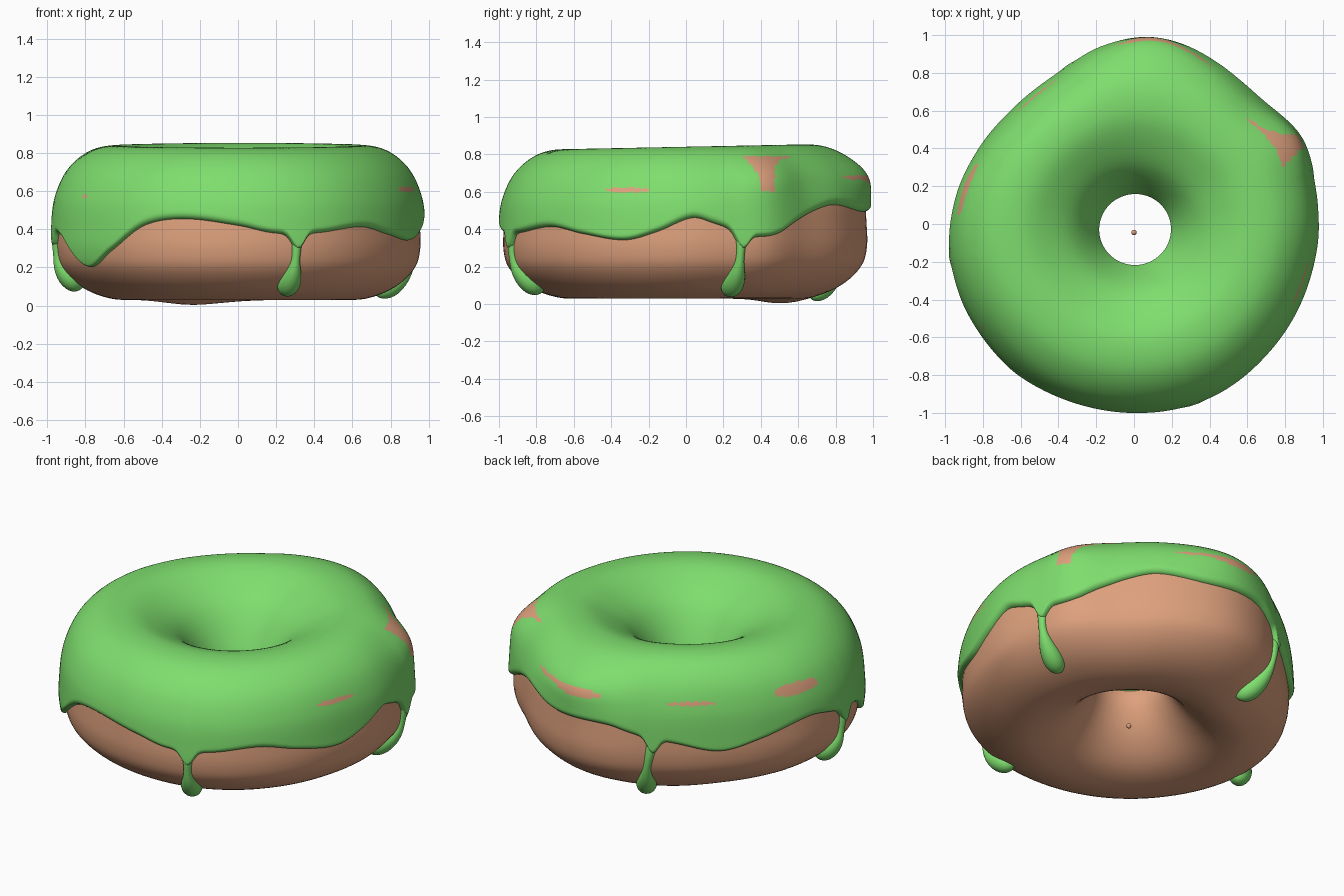
import bpy, math
from mathutils import Vector

if "Cube" in bpy.data.objects:
    bpy.data.objects.remove(bpy.data.objects["Cube"])

def material(name, rgb):
    m = bpy.data.materials.new(name)
    m.diffuse_color = (*rgb, 1)
    m.use_nodes = True
    m.node_tree.nodes["Principled BSDF"].inputs["Base Color"].default_value = m.diffuse_color
    return m

GREEN = material("green icing", (0.21, 0.73, 0.155))
DOUGH = material("baked dough", (0.73, 0.355, 0.205))

# outer radius of the icing by angle in degrees (0 = +x, 90 = +y)
RADIUS = [(0, .985), (14, .985), (27, 1.0), (44, .955), (62, .975), (84, 1.0), (100, .965),
          (116, .9), (136, .885), (156, .92), (171, .96), (189, .99), (218, 1.0),
          (237, 1.008), (270, 1.005), (297, 1.005), (322, .985), (343, .975)]
# height of the wavy icing edge by angle
EDGE = [(2, .46), (9, .43), (22, .36), (30, .37), (38, .43), (48, .49), (58, .52), (75, .485),
        (97, .48), (108, .43), (122, .38), (138, .33), (153, .38), (172, .45), (186, .41),
        (201, .36), (216, .21), (228, .3), (240, .43), (253, .465), (270, .43), (281, .39),
        (295, .39), (312, .42), (325, .38), (340, .345), (351, .39)]
# dough cross-section: (0 at hole .. 1 at rim, height), from rim over the top and back below
SECTION = [(1, .40), (.975, .56), (.89, .70), (.74, .79), (.55, .81), (.38, .77), (.2, .68),
           (.07, .54), (0, .40), (.05, .27), (.17, .15), (.33, .065), (.53, .03), (.71, .055),
           (.86, .115), (.965, .2), (1, .29)]
# root angle, tip angle, length factor
DRIPS = [(18, 17, 1.2), (113, 106, 1.28), (190, 187, 1.02), (288.5, 287.5, 1.13)]
THICK = .03
MEAN = .98

def periodic(table, a):
    """Smooth closed interpolation of an angle table."""
    n = len(table)
    a = (a - table[0][0]) % 360 + table[0][0]
    k = max(i for i in range(n) if table[i][0] <= a)
    def at(i):
        return table[i % n][0] + 360 * (i // n), table[i % n][1]
    p = [at(k + d) for d in (-1, 0, 1, 2)]
    h = p[2][0] - p[1][0]
    u = (a - p[1][0]) / h
    m1 = (p[2][1] - p[0][1]) / (p[2][0] - p[0][0]) * h
    m2 = (p[3][1] - p[1][1]) / (p[3][0] - p[1][0]) * h
    return ((2*u**3 - 3*u*u + 1) * p[1][1] + (u**3 - 2*u*u + u) * m1
            + (3*u*u - 2*u**3) * p[2][1] + (u**3 - u*u) * m2)

def section(s):
    """Closed Catmull-Rom curve through SECTION."""
    n, k = len(SECTION), math.floor(s)
    u = s - k
    a, b, c, d = (Vector(SECTION[(k + i) % n]) for i in (-1, 0, 1, 2))
    return .5 * (2*b + (c - a)*u + (2*a - 5*b + 4*c - d)*u*u + (3*b - a - 3*c + d)*u**3)

def surface(deg, s, off, radius=None):
    """Point at an angle and section position, pushed out of the dough by off."""
    R = radius or periodic(RADIUS, deg)
    c, sn = math.cos(math.radians(deg)), math.sin(math.radians(deg))
    hole = .2 - .03 * sn + .006 * c
    # two corners bulge outward near the top
    bulge = .04 * (.7 * math.exp(-((deg - 28) / 12)**2) + math.exp(-((deg - 83) / 17)**2))
    def rz(q):
        t, z = section(q)
        r = hole + t * (MEAN - THICK - hole) + t * t * (R - MEAN)
        r += bulge * math.exp(-((z - .66) / .1)**2) * min(max((t - .5) / .3, 0), 1)
        return Vector((r, z))
    p = rz(s)
    if off:
        d = (rz(s + .03) - rz(s - .03)).normalized()
        p += Vector((d.y, -d.x)) * off
    x, y, z = p.x * c, p.x * sn, p.y
    f = min(max(z / .8, 0), 1)
    z += .02 * y * f - .03 * (1 - f) * math.exp(-((x + .2)**2 + (y - .45)**2) / .05)
    return Vector((x, y, z))

def make(name, verts, faces, mats):
    me = bpy.data.meshes.new(name)
    me.from_pydata(verts, [], faces)
    for m in mats:
        me.materials.append(m)
    me.polygons.foreach_set("use_smooth", [True] * len(me.polygons))
    ob = bpy.data.objects.new(name, me)
    bpy.context.collection.objects.link(ob)
    return ob

def grid(cols, rows, closed):
    last = rows if closed else rows - 1
    return [(i*rows + j, (i+1) % cols*rows + j, (i+1) % cols*rows + (j+1) % rows,
             i*rows + (j+1) % rows) for i in range(cols) for j in range(last)]

# dough ring
N, M = 96, 68
verts = []
for i in range(N):
    R = periodic(RADIUS, i * 360 / N)
    verts += [surface(i * 360 / N, j * len(SECTION) / M, 0, R) for j in range(M)]
make("dough", verts, grid(N, M, True), [DOUGH])

def edge_position(deg):
    """Section position where the icing edge lies, pulled down above each drip."""
    z = periodic(EDGE, deg)
    for root, _, _ in DRIPS:
        z -= .085 * math.exp(-((deg - root) / 2.6)**2)
    lo, hi = -3.0, 1.5
    for _ in range(22):
        mid = (lo + hi) / 2
        if section(mid).y < z:
            lo = mid
        else:
            hi = mid
    return lo

# icing shell with rounded lips at both edges
N, BODY, LIP = 360, 96, 6
lip = [(.22 * (1 - math.cos(k / LIP * math.pi / 2)),
        -.006 + (THICK + .006) * math.sin(k / LIP * math.pi / 2)) for k in range(LIP)]
verts = []
for i in range(N):
    R, s0, s1 = periodic(RADIUS, i), edge_position(i), 7.72
    a, b = s0 + .22, s1 - .22
    rows = [(s0 + d, o) for d, o in lip]
    rows += [(a + (b - a) * k / BODY, THICK) for k in range(BODY + 1)]
    rows += [(s1 - d, o) for d, o in reversed(lip)]
    verts += [surface(i, s, o, R) for s, o in rows]
icing = make("icing", verts, grid(N, BODY + 1 + 2 * LIP, False), [GREEN, DOUGH])

# bare patches where dough shows: angle, height, half angle, half height
PATCHES = [(340.5, .61, 7.5, .012), (72, .675, 9, .011), (86, .665, 9, .024),
           (127.5, .63, 9.5, .012), (168, .64, 9.5, .034), (214.5, .575, 2.5, .011)]
for f in icing.data.polygons:
    x, y, z = f.center
    if math.hypot(x, y) < .75:
        continue
    a = math.degrees(math.atan2(y, x)) % 360
    bare = any(((a - pa) / w)**2 + ((z - pz) / h)**2 < 1 for pa, pz, w, h in PATCHES)
    if .6 < z < .79:                       # large funnel-shaped patch on the corner
        k = (z - .6) / .185
        bare = bare or 24 - 3 * k**3 < a < 28.5 + 2.5 * k + 11 * k**7
    f.material_index = int(bare)

# drips running down and under the rim: section position, tube radius, offset
PATH = [(.3, .028, -.006), (-.2, .031, -.004), (-.6, .027, 0), (-1.0, .022, .002),
        (-1.4, .023, .004), (-1.8, .036, .006), (-2.2, .052, .004), (-2.55, .061, .002),
        (-2.85, .058, 0), (-3.05, .043, 0), (-3.17, .024, 0), (-3.22, .003, 0)]
SIDES = 16
for n, (root, tip, length) in enumerate(DRIPS):
    pts = [surface(root + (tip - root) * k / (len(PATH) - 1), s * length, o)
           for k, (s, _, o) in enumerate(PATH)]
    a = math.radians(root)
    side = Vector((-math.sin(a), math.cos(a), 0))
    verts = []
    for k, p in enumerate(pts):
        d = (pts[min(k + 1, len(pts) - 1)] - pts[max(k - 1, 0)]).normalized()
        out = side.cross(d).normalized()
        for j in range(SIDES):
            q = 2 * math.pi * j / SIDES
            verts.append(p + PATH[k][1] * (side * math.cos(q) + out * math.sin(q)))
    rows = len(pts)
    faces = [(k*SIDES + j, k*SIDES + (j+1) % SIDES, (k+1)*SIDES + (j+1) % SIDES, (k+1)*SIDES + j)
             for k in range(rows - 1) for j in range(SIDES)]
    faces += [tuple(reversed(range(SIDES))), tuple(range((rows - 1) * SIDES, rows * SIDES))]
    ob = make(f"icing_drip_{n + 1}", verts, faces, [GREEN])
    sub = ob.modifiers.new("smooth", 'SUBSURF')
    sub.levels = sub.render_levels = 1

# tiny crumb in the hole
bpy.ops.mesh.primitive_uv_sphere_add(segments=24, ring_count=12, radius=.014,
                                     location=(0, -.045, .1))
crumb = bpy.context.object
crumb.name = "crumb"
crumb.data.materials.append(DOUGH)
bpy.ops.object.shade_smooth()
